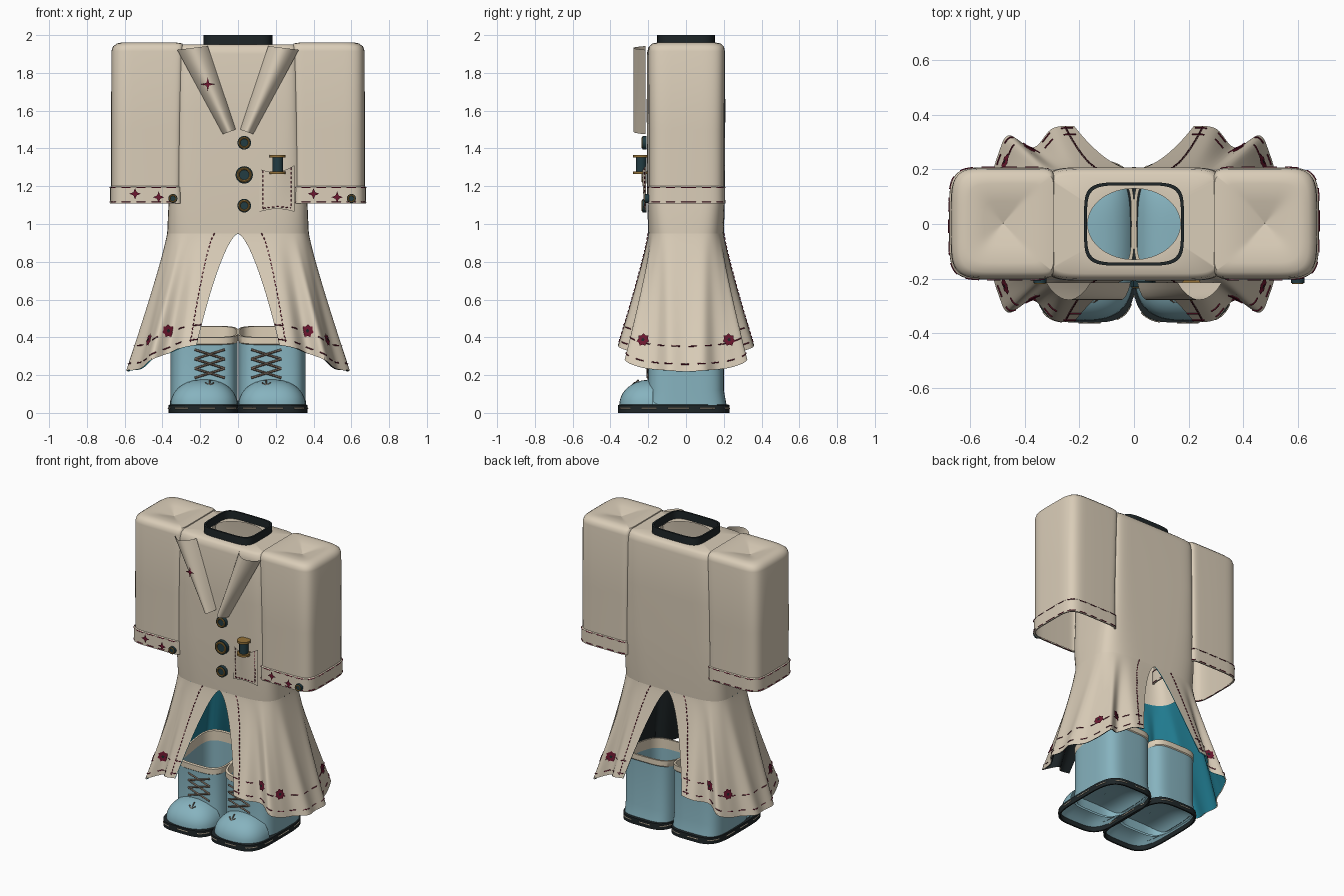
import bpy, math
from mathutils import Vector

if "Cube" in bpy.data.objects:
    bpy.data.objects.remove(bpy.data.objects["Cube"])


def material(name, rgb):
    m = bpy.data.materials.new(name)
    m.diffuse_color = (*rgb, 1)
    m.use_nodes = True
    m.node_tree.nodes["Principled BSDF"].inputs["Base Color"].default_value = m.diffuse_color
    return m


BEIGE = material("beige cloth", (0.70, 0.61, 0.48))
BLUE = material("pale blue leather", (0.24, 0.45, 0.52))
TEAL = material("teal lining", (0.015, 0.20, 0.28))
DARK = material("near black", (0.013, 0.019, 0.021))
NAVY = material("dark teal", (0.016, 0.045, 0.055))
RED = material("dark red thread", (0.15, 0.008, 0.028))
GOLD = material("old gold", (0.30, 0.17, 0.04))
BROWN = material("lace brown", (0.17, 0.125, 0.095))
CREAM = material("cream trim", (0.72, 0.62, 0.47))


def mesh(name, verts, faces, mat):
    me = bpy.data.meshes.new(name)
    me.from_pydata([tuple(v) for v in verts], [], faces)
    me.materials.append(mat)
    ob = bpy.data.objects.new(name, me)
    bpy.context.collection.objects.link(ob)
    return ob


def loft(name, rows, mat, closed=True, flip=False):
    """Skin equal rows of points, counter-clockwise and bottom to top."""
    n = len(rows[0])
    faces = []
    for j in range(len(rows) - 1):
        for i in range(n if closed else n - 1):
            k = (i + 1) % n
            f = (j * n + i, j * n + k, j * n + n + k, j * n + n + i)
            faces.append(f[::-1] if flip else f)
    return mesh(name, [p for r in rows for p in r], faces, mat)


def sup(v, e):
    return math.copysign(abs(v) ** (2 / e), v)


def ring(cx, cy, hx, hy, z, e=5, n=64, slope=0.0, square_side=0):
    """Rounded outline; square_side (+1 or -1 in x) gets tighter corners."""
    pts = []
    for i in range(n):
        a = math.tau * i / n
        k = 12 if math.cos(a) * square_side > 0 else e
        y = hy * sup(math.sin(a), k)
        pts.append(Vector((cx + hx * sup(math.cos(a), k), cy + y, z + slope * y)))
    return pts


def lines(name, strokes, r, mat):
    """Thin threads, one poly spline per stroke."""
    cu = bpy.data.curves.new(name, 'CURVE')
    cu.dimensions = '3D'
    cu.bevel_depth = r
    cu.bevel_resolution = 0
    cu.materials.append(mat)
    for pts in strokes:
        sp = cu.splines.new('POLY')
        sp.points.add(len(pts) - 1)
        for q, p in zip(sp.points, pts):
            q.co = (*p, 1)
    bpy.context.collection.objects.link(bpy.data.objects.new(name, cu))


def dashes(pts, length=0.035, gap=0.025):
    """Cut a path into evenly spaced short strokes."""
    out, d = [], 0.0
    for a, b in zip(pts, pts[1:]):
        a, b = Vector(a), Vector(b)
        seg = (b - a).length
        t = 0.0
        while t < seg:
            phase = (d + t) % (length + gap)
            step = min((length if phase < length else length + gap) - phase + 1e-5, seg - t)
            if phase < length and step > 0.002:
                out.append((a.lerp(b, t / seg), a.lerp(b, (t + step) / seg)))
            t += step
        d += seg
    return out


def star(name, pos, normal, r1, r2, count, mat):
    q = Vector(normal).to_track_quat('Z', 'Y')
    vs = [Vector(pos) + q @ Vector((-r * math.sin(a), r * math.cos(a), 0))
          for i in range(2 * count)
          for r, a in [((r1, r2)[i % 2], math.pi * i / count)]]
    mesh(name, vs, [tuple(range(2 * count))], mat)


def cylinder(name, loc, r, depth, mat, rot=(0, 0, 0)):
    bpy.ops.mesh.primitive_cylinder_add(vertices=24, radius=r, depth=depth, location=loc, rotation=rot)
    ob = bpy.context.object
    ob.name = name
    ob.data.materials.append(mat)


def button(name, x, y, z, r):
    face = (math.pi / 2, 0, 0)
    cylinder(name, (x, y, z), r, 0.022, NAVY, face)
    bpy.ops.mesh.primitive_torus_add(major_radius=r * 0.72, minor_radius=r * 0.15, major_segments=24,
                                     minor_segments=8, location=(x, y - 0.011, z), rotation=face)
    bpy.context.object.name = name + "_rim"
    bpy.context.object.data.materials.append(GOLD)


# Coat body, open at the hem and at the neck
body = [(0.375, 0.2, 0.95, 4), (0.368, 0.205, 1.1, 5), (0.34, 0.207, 1.3, 7), (0.325, 0.208, 1.6, 9),
        (0.32, 0.207, 1.9, 9), (0.315, 0.2, 1.935, 9), (0.305, 0.182, 1.95, 9), (0.17, 0.13, 1.95, 2)]
loft("coat_body", [ring(0, 0, *r) for r in body], BEIGE)

# Standing collar band
loft("collar", [ring(0, 0, 0.183, 0.153, 1.945), ring(0, 0, 0.183, 0.153, 2.0),
                ring(0, 0, 0.172, 0.142, 2.0), ring(0, 0, 0.172, 0.142, 1.945)], DARK)

# Sleeves with pinched tops (inner x, outer x, half depth, height), cuffs and decoration
sleeve = [(0.304, 0.672, 0.199, 1.115), (0.3, 0.672, 0.2, 1.5), (0.29, 0.67, 0.203, 1.915),
          (0.29, 0.662, 0.198, 1.94), (0.294, 0.64, 0.18, 1.956), (0.34, 0.61, 0.145, 1.962),
          (0.41, 0.55, 0.08, 1.95), (0.479, 0.481, 0.001, 1.925)]
for s, side in ((1, "left"), (-1, "right")):
    c = s * 0.488
    loft(side + "_sleeve", [ring(s * (a + b) / 2, 0.003, (b - a) / 2, hy, z, square_side=-s)
                            for a, b, hy, z in sleeve], BEIGE)
    cuff = [(0.182, 0.197, 1.108), (0.19, 0.206, 1.108), (0.189, 0.205, 1.195), (0.184, 0.2, 1.2)]
    loft(side + "_cuff", [ring(c, 0.002, *r, square_side=-s) for r in cuff], BEIGE)
    for z in (1.193, 1.116):
        path = ring(c, 0.002, 0.19, 0.206, z, square_side=-s)
        lines(side + "_cuff_stitch", dashes(path + path[:1], 0.05, 0.03), 0.003, RED)
    x0 = 0.4 if s > 0 else -0.545
    for x, z in ((x0, 1.16), (x0 + 0.125, 1.142)):
        star(side + "_cuff_star", (x, -0.212, z), (0, -1, 0), 0.03, 0.012, 4, RED)
    button(side + "_cuff_button", x0 + 0.2, -0.206, 1.135, 0.024)

# Rolled lapels
for s, side in ((1, "left"), (-1, "right")):
    rows = []
    for j in range(7):
        v = j / 6
        inner = Vector((0.012, 0, 1.5)).lerp(Vector((0.16, 0, 1.942)), v)
        outer = Vector((0.08, 0, 1.475)).lerp(Vector((0.322, 0, 1.922)), v)
        row = []
        for i in range(13):
            p = inner.lerp(outer, i / 12)
            row.append((s * p.x, -0.214 - 0.064 * math.sin(math.pi * i / 12) ** 0.8, p.z))
        rows.append(row)
    loft(side + "_lapel", rows, BEIGE, False, s < 0)
star("lapel_emblem", (-0.16, -0.285, 1.74), (0, -1, 0), 0.036, 0.01, 4, RED)

# Front buttons
for z, r in ((1.43, 0.036), (1.26, 0.046), (1.097, 0.036)):
    button("front_button", 0.033, -0.219, z, r)


# Bowed pocket with stitching
def pocket(u, v, lift=0.0):
    sag = math.sin(math.pi * u)
    z = 1.065 + 0.015 * sag + v * (0.225 + 0.02 * u - 0.04 * sag)
    return (0.115 + 0.183 * u, -0.212 - lift - 0.022 * sag * (0.4 + 0.6 * v), z)


loft("pocket", [[pocket(i / 12, j / 6) for i in range(13)] for j in range(7)], BEIGE, False)
for path in ([(0.1, 1), (0.1, 0.06)], [(0.9, 1), (0.9, 0.06)],
             [(0.1 + 0.1 * i, 0.06) for i in range(9)]):
    lines("pocket_stitch", dashes([pocket(u, v, 0.002) for u, v in path], 0.014, 0.01), 0.0025, RED)

# Thread spool standing in the pocket
cylinder("spool_thread", (0.21, -0.238, 1.315), 0.028, 0.09, NAVY)
for z in (1.272, 1.358):
    cylinder("spool_end", (0.21, -0.238, z), 0.042, 0.014, GOLD)

# Skirt panels: flared cloth around each side, open at the front and back
half = [(0.22, -0.36, 0.36), (0.30, -0.35, 0.345), (0.37, -0.28, 0.315), (0.46, -0.325, 0.28),
        (0.5, -0.25, 0.245), (0.53, -0.16, 0.23), (0.59, -0.09, 0.225), (0.58, 0, 0.22)]
hem = [Vector(p) for p in half + [(x, -y, z) for x, y, z in half[-2::-1]]]


def hem_point(u):
    f = u * (len(hem) - 1)
    i = min(int(f), len(hem) - 2)
    t = f - i
    a, b, c, d = (hem[max(0, min(len(hem) - 1, i + k))] for k in (-1, 0, 1, 2))
    return 0.5 * (2 * b + (c - a) * t + (2 * a - 5 * b + 4 * c - d) * t * t
                  + (3 * b - a - 3 * c + d) * t ** 3)


def skirt_base(u, v):
    a = math.pi * (u - 0.5)
    top = Vector((0.375 * sup(max(0, math.cos(a)) if 0 < u < 1 else 0, 4), 0.2 * sup(math.sin(a), 4), 0.95))
    b = hem_point(u)
    p = 0.65 + 0.45 * min(1, min(u, 1 - u) / 0.25)
    return Vector((top.x + (b.x - top.x) * v ** p, top.y + (b.y - top.y) * v ** 1.15,
                   top.z + (b.z - top.z) * v))


def skirt_normal(u, v):
    du = skirt_base(min(1, u + 0.012), v) - skirt_base(max(0, u - 0.012), v)
    dv = skirt_base(u, max(0, v - 0.04)) - skirt_base(u, min(1, v + 0.04))
    return du.cross(dv).normalized()


def skirt(s, u, v, lift=0.0):
    p = skirt_base(u, v) + skirt_normal(u, v) * lift
    return Vector((s * p.x, p.y, p.z))


NU, NV = 84, 24
for s, side, lining in ((1, "left", DARK), (-1, "right", TEAL)):
    for name, lift, mat, flip in (("skirt", 0, BEIGE, s < 0), ("skirt_lining", -0.006, lining, s > 0)):
        rows = [[skirt(s, i / NU, (1 - j / NV) ** 1.4, lift) for i in range(NU + 1)] for j in range(NV + 1)]
        loft(side + "_" + name, rows, mat, False, flip)
    # Edge and hem stitches
    for u in (0.035, 0.965):
        path = [skirt(s, u, j / 30, 0.002) for j in range(30)]
        lines(side + "_edge_stitch", dashes(path, 0.014, 0.01), 0.003, RED)
    for v in (0.82, 0.95):
        path = [skirt(s, i / NU, v, 0.002) for i in range(NU + 1)]
        lines(side + "_hem_stitch", dashes(path, 0.045, 0.045), 0.003, RED)
    # Flower patches above the hem
    for u in (0.165, 0.29, 0.71, 0.835):
        p, nrm = skirt(s, u, 0.8), skirt_normal(u, 0.8)
        nrm.x *= s
        star(side + "_flower", p + nrm * 0.008, nrm, 0.036, 0.027, 7, RED)
        star(side + "_flower_centre", p + nrm * 0.011, nrm, 0.01, 0.008, 5, DARK)

# Boots
for s, side in ((1, "left"), (-1, "right")):
    c = s * 0.18
    # Sole rim, arched footbed and welt stitching
    loft(side + "_sole", [ring(c, -0.065, hx, hy, z, 4) for hx, hy, z in (
        (0.178, 0.284, 0.03), (0.18, 0.286, 0), (0.189, 0.296, 0), (0.189, 0.296, 0.042),
        (0.165, 0.27, 0.046))], DARK)
    loft(side + "_footbed", [ring(c, -0.065, 0.178 * k, 0.284 * k, 0.03 + 0.07 * (1 - k ** 4), 4)
                             for k in (1, 0.93, 0.85, 0.75, 0.6, 0.4, 0.2, 0.01)], BLUE)
    path = ring(c, -0.065, 0.189, 0.296, 0.024, 4)
    lines(side + "_welt_stitch", dashes(path + path[:1], 0.08, 0.06), 0.0035, CREAM)
    # Shaft with slanted top, inner wall and cream trim
    loft(side + "_boot_shaft", [ring(c, 0, 0.179, 0.215, 0.04, 4), ring(c, 0, 0.178, 0.2, 0.12, 4),
                                ring(c, 0, 0.178, 0.2, 0.395, 4, slope=0.15),
                                ring(c, 0, 0.171, 0.191, 0.395, 4, slope=0.15),
                                ring(c, 0, 0.171, 0.191, 0.035, 4)], BLUE)
    loft(side + "_boot_trim", [ring(c, 0, h, w, z, 4, slope=0.15) for h, w, z in (
        (0.178, 0.2, 0.39), (0.181, 0.205, 0.395), (0.181, 0.205, 0.43),
        (0.17, 0.188, 0.43), (0.17, 0.188, 0.365))], CREAM)
    # Rounded toe cap
    rows = []
    for j in range(11):
        t = math.pi / 2 * j / 10
        k = max(0.001, math.cos(t) ** 0.9)
        rows.append([(c + 0.178 * k * sup(math.cos(a), 2.6), -0.175 + 0.178 * k * sup(math.sin(a), 2.6),
                      0.042 + 0.135 * math.sin(t))
                     for a in (math.pi * (1 + i / 28) for i in range(29))])
    loft(side + "_toe_cap", rows, BLUE, False)
    # Crossed laces and toe emblem
    lx = s * 0.15
    strokes = [[(lx - d * 0.08, -0.203, z), (lx + d * 0.08, -0.203, z + 0.05)]
               for z in (0.185, 0.235, 0.285) for d in (1, -1)]
    lines(side + "_laces", strokes, 0.006, BROWN)
    lines(side + "_toe_emblem", [[(lx, -0.25, 0.175), (lx, -0.285, 0.146)],
                                 [(lx - 0.022, -0.272, 0.16), (lx, -0.288, 0.145), (lx + 0.022, -0.272, 0.16)]],
          0.004, BROWN)

# Smooth shading with crisp edges
bpy.ops.object.select_all(action='DESELECT')
for ob in bpy.context.scene.objects:
    if ob.type == 'MESH':
        ob.select_set(True)
        bpy.context.view_layer.objects.active = ob
bpy.ops.object.shade_smooth_by_angle(angle=math.radians(40))
